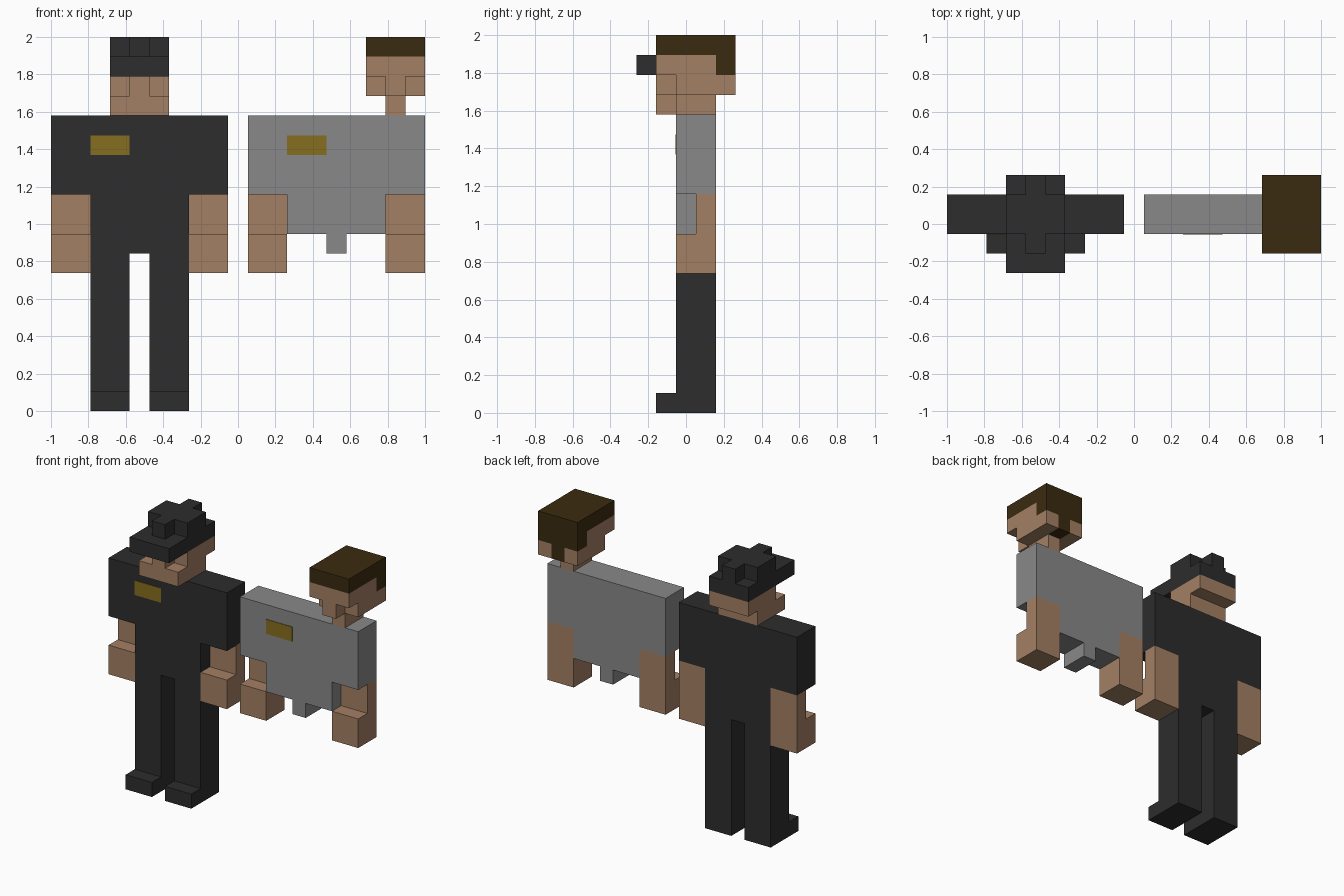
import bpy, bmesh, math
from itertools import product
from mathutils import Vector

if "Cube" in bpy.data.objects:
    bpy.data.objects.remove(bpy.data.objects["Cube"])

U = 2 / 19                            # edge of one block
ORIGIN = Vector((-9.5, -2.5, 0))      # block grid corner
FIG_A, FIG_B = 0, 10                  # first column of each figure


def material(name, rgb):
    m = bpy.data.materials.new(name)
    m.use_nodes = True
    col = (*rgb, 1)
    m.diffuse_color = col
    m.node_tree.nodes["Principled BSDF"].inputs["Base Color"].default_value = col
    return m


SKIN = material("skin", (0.37, 0.215, 0.127))
BLACK = material("black cloth", (0.026, 0.026, 0.026))
GREY = material("grey cloth", (0.25, 0.25, 0.25))
GOLD = material("gold badge", (0.24, 0.156, 0.014))
BROWN = material("brown hair", (0.043, 0.024, 0.005))


def blocks(name, mat, col, *boxes):
    """Union of grid boxes (x range, y range, z range), outer skin only."""
    cells = set()
    for xr, yr, zr in boxes:
        cells |= set(product(range(*xr), range(*yr), range(*zr)))
    bm = bmesh.new()
    verts = {}

    def vert(p):
        key = tuple(round(c * 2) for c in p)
        if key not in verts:
            verts[key] = bm.verts.new((p + ORIGIN + Vector((col, 0, 0))) * U)
        return verts[key]

    for cell in cells:
        centre = Vector(cell) + Vector((.5, .5, .5))
        for axis, side in product(range(3), (-1, 1)):
            n = Vector((0, 0, 0))
            n[axis] = side
            if tuple(int(c + d) for c, d in zip(cell, n)) in cells:
                continue
            a = Vector((0, 0, 0))
            a[(axis + 1) % 3] = .5
            b = n.cross(a)
            mid = centre + n / 2
            bm.faces.new([vert(mid + s * a + t * b)
                          for s, t in ((-1, -1), (1, -1), (1, 1), (-1, 1))])
    bmesh.ops.dissolve_limit(bm, angle_limit=math.radians(1),
                             verts=bm.verts, edges=bm.edges)
    me = bpy.data.meshes.new(name)
    bm.to_mesh(me)
    bm.free()
    me.materials.append(mat)
    ob = bpy.data.objects.new(name, me)
    bpy.context.collection.objects.link(ob)
    return ob


def badge(name, col):
    """Thin plate on the chest, two blocks wide."""
    bpy.ops.mesh.primitive_cube_add(size=1)
    ob = bpy.context.object
    ob.name = name
    ob.scale = (2 * U, 0.008, U)
    ob.location = (Vector((col + 3, 2, 13.5)) + ORIGIN) * U
    ob.data.materials.append(GOLD)


# Arms: set-back forearm with a deeper hand, on both sides of both figures
for label, col in (("tall", FIG_A), ("short", FIG_B)):
    for side, x in (("right", 0), ("left", 7)):
        blocks(f"{label}_{side}_arm", SKIN, col,
               ((x, x + 2), (3, 4), (9, 11)),
               ((x, x + 2), (2, 4), (7, 9)))

# Tall figure: shirt, legs with shoes
blocks("tall_torso", BLACK, FIG_A,
       ((0, 9), (2, 4), (11, 15)), ((2, 7), (2, 4), (8, 11)))
for side, x in (("right", 2), ("left", 5)):
    blocks(f"tall_{side}_leg", BLACK, FIG_A,
           ((x, x + 2), (2, 4), (0, 8)), ((x, x + 2), (1, 2), (0, 1)))
badge("tall_badge", FIG_A + 0)

# Tall figure: head with sunken eyes, nose and jaw; cap with brim and crown
blocks("tall_head", SKIN, FIG_A,
       ((3, 6), (1, 4), (15, 16)),
       ((3, 6), (2, 5), (16, 17)),
       ((4, 5), (1, 2), (16, 17)))
blocks("cap", BLACK, FIG_A,
       ((3, 6), (0, 5), (17, 18)),
       ((3, 6), (2, 4), (18, 19)),
       ((4, 5), (1, 5), (18, 19)))

# Short figure: shirt with hanging tab
blocks("short_torso", GREY, FIG_B,
       ((0, 9), (2, 4), (11, 15)),
       ((2, 7), (2, 4), (9, 11)),
       ((4, 5), (2, 4), (8, 9)))
badge("short_badge", FIG_B)

# Short figure: neck, head with nose, hair falling down the back
blocks("short_head", SKIN, FIG_B,
       ((7, 8), (2, 4), (15, 16)),
       ((6, 9), (2, 4), (16, 17)),
       ((6, 7), (4, 5), (16, 17)),
       ((8, 9), (4, 5), (16, 17)),
       ((7, 8), (1, 2), (16, 17)),
       ((6, 9), (1, 4), (17, 18)))
blocks("hair", BROWN, FIG_B,
       ((6, 9), (1, 5), (18, 19)),
       ((6, 9), (4, 5), (17, 18)),
       ((7, 8), (4, 5), (16, 17)))
